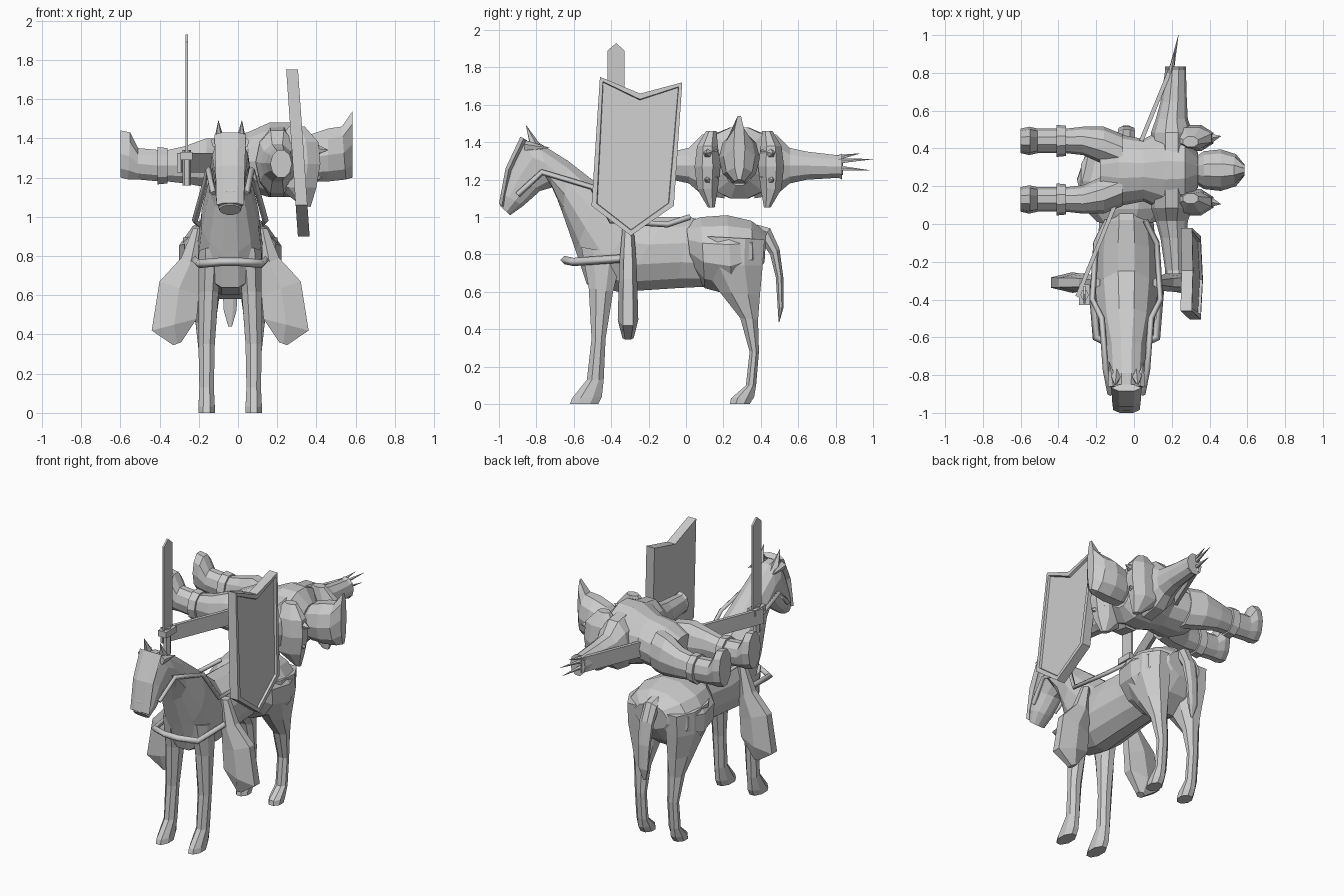
import bpy, bmesh, math
from mathutils import Vector

cube = bpy.data.objects.get("Cube")
if cube:
    bpy.data.objects.remove(cube, do_unlink=True)

grey = bpy.data.materials.new("plain_grey")
grey.use_nodes = True
colour = (0.6, 0.6, 0.6, 1)
grey.diffuse_color = colour
grey.node_tree.nodes["Principled BSDF"].inputs["Base Color"].default_value = colour

HORSE_X = -0.04   # horse centre line
RIDER_Y = 0.285   # rider centre line


def finish(name, bm):
    bmesh.ops.recalc_face_normals(bm, faces=bm.faces)
    mesh = bpy.data.meshes.new(name)
    bm.to_mesh(mesh)
    bm.free()
    mesh.materials.append(grey)
    obj = bpy.data.objects.new(name, mesh)
    bpy.context.collection.objects.link(obj)
    return obj


def loft(name, sections, frame, sides=10):
    """Skin oval sections: two outline points (u, v), half width, centre offset."""
    bm = bmesh.new()
    rings = []
    for section in sections:
        u1, v1, u2, v2, half = section[:5]
        offset = section[5] if len(section) > 5 else 0
        ring = []
        for i in range(sides):
            a = math.tau * (i + 0.5) / sides
            c = math.cos(a) / math.cos(math.pi / sides)
            t = (1 + c) / 2
            ring.append(bm.verts.new(frame(u2 + (u1 - u2) * t, v2 + (v1 - v2) * t,
                                           offset + half * math.sin(a))))
        rings.append(ring)
    for a, b in zip(rings, rings[1:]):
        for i in range(sides):
            j = (i + 1) % sides
            bm.faces.new((a[i], a[j], b[j], b[i]))
    bm.faces.new(rings[0])
    bm.faces.new(rings[-1])
    return finish(name, bm)


def plate(name, outline, thickness, place, rim=0):
    """Extruded outline, optionally with a recessed panel."""
    bm = bmesh.new()
    back, front = [[bm.verts.new(place(u, v, d)) for u, v in outline] for d in (0, thickness)]
    bm.faces.new(back)
    face = bm.faces.new(front)
    for i in range(len(outline)):
        j = (i + 1) % len(outline)
        bm.faces.new((back[i], back[j], front[j], front[i]))
    bmesh.ops.recalc_face_normals(bm, faces=bm.faces)
    if rim:
        bmesh.ops.inset_region(bm, faces=[face], thickness=rim, depth=0)
        bmesh.ops.inset_region(bm, faces=[face], thickness=0.004, depth=-0.015)
    return finish(name, bm)


def spike(name, base, tip, radius, sides=5):
    base, tip = Vector(base), Vector(tip)
    bm = bmesh.new()
    bmesh.ops.create_cone(bm, cap_ends=True, segments=sides, radius1=radius,
                          radius2=0.001, depth=(tip - base).length)
    turn = (tip - base).to_track_quat('Z', 'Y').to_matrix()
    for v in bm.verts:
        v.co = turn @ v.co + (base + tip) / 2
    return finish(name, bm)


def strap(name, points, radius):
    curve = bpy.data.curves.new(name, 'CURVE')
    curve.dimensions = '3D'
    curve.bevel_depth = radius
    curve.bevel_resolution = 0
    curve.use_fill_caps = True
    line = curve.splines.new('POLY')
    line.points.add(len(points) - 1)
    for p, co in zip(line.points, points):
        p.co = (*co, 1)
    curve.materials.append(grey)
    obj = bpy.data.objects.new(name, curve)
    bpy.context.collection.objects.link(obj)


def horse(s=1):
    return lambda u, v, w: (HORSE_X + s * w, u, v)


def rider(s=1):
    return lambda u, v, w: (u, RIDER_Y + s * w, v)


# Horse head, neck and barrel
loft("horse_body", [
    (-.995, 1.06, -.94, 1.01, .055), (-.99, 1.13, -.87, 1.06, .075),
    (-.95, 1.26, -.78, 1.14, .08), (-.88, 1.41, -.71, 1.16, .095),
    (-.79, 1.40, -.69, 1.10, .1), (-.63, 1.30, -.66, 1.02, .11),
    (-.45, 1.16, -.59, .82, .15), (-.25, 1.0, -.53, .64, .17),
    (-.1, 1.0, -.36, .6, .17), (.02, 1.0, -.05, .62, .15),
    (.2, .95, .15, .63, .14)], horse(), 12)
loft("rump", [
    (.0, .97, .03, .72, .16), (.08, 1.0, .1, .62, .24), (.22, 1.01, .25, .58, .27),
    (.35, .98, .36, .66, .23), (.43, .92, .42, .76, .12)], horse(), 12)
loft("tail", [
    (.38, .96, .38, .88, .05), (.45, .94, .40, .87, .05), (.50, .83, .45, .8, .05),
    (.52, .68, .48, .68, .045), (.522, .52, .49, .52, .035), (.5, .44, .495, .44, .01)], horse(), 8)
loft("face_guard", [
    (-1.0, 1.07, -.97, 1.05, .07), (-.965, 1.26, -.93, 1.25, .075),
    (-.885, 1.43, -.85, 1.41, .08)], horse(), 6)

# Paired horse parts
for s, side in ((1, "left"), (-1, "right")):
    loft(side + "_front_leg", [
        (-.56, .84, -.34, .8, .065, .1), (-.52, .62, -.39, .6, .055, .11),
        (-.505, .35, -.43, .35, .045, .12), (-.53, .13, -.44, .13, .04, .12),
        (-.61, .03, -.45, .04, .045, .12), (-.62, .0, -.47, .0, .045, .12)], horse(s), 8)
    loft(side + "_hind_leg", [
        (.06, .9, .42, .88, .11, .14), (.08, .74, .41, .74, .11, .14),
        (.18, .6, .395, .58, .08, .13), (.29, .46, .385, .45, .055, .125),
        (.34, .28, .39, .28, .04, .12), (.32, .1, .375, .1, .04, .12),
        (.24, .03, .365, .04, .045, .12), (.235, .0, .34, .0, .045, .12)], horse(s), 8)
    spike(side + "_ear", (HORSE_X + s * .055, -.8, 1.36),
          (HORSE_X + s * .06, -.855, 1.49), .035)
    spike(side + "_ear_guard", (HORSE_X + s * .07, -.86, 1.38),
          (HORSE_X + s * .09, -.73, 1.37), .03)
    loft(side + "_saddle_flap", [
        (.14, .94, .19, .94, .03), (.15, .75, .25, .79, .045), (.16, .6, .36, .67, .05),
        (.17, .48, .40, .42, .055), (.25, .36, .29, .345, .03)],
        lambda u, v, w, s=s: (HORSE_X + s * u, -.31 + w, v), 6)
    strap(side + "_rein", [(HORSE_X + s * x, y, z) for x, y, z in (
        (.085, -.9, 1.12), (.11, -.77, 1.24), (.13, -.5, 1.16),
        (.18, -.4, .98), (.16, -.1, .96), (.1, .02, 1.0))], .016)

strap("chest_band", [(HORSE_X + x, y, z) for x, y, z in (
    (-.18, -.32, .78), (-.16, -.6, .76), (-.05, -.65, .77),
    (.05, -.65, .77), (.16, -.6, .76), (.18, -.32, .78))], .022)

# Rider lying on the back, head toward +x
loft("rider_torso", [
    (-.18, 1.36, -.18, 1.18, .13), (-.08, 1.41, -.08, 1.13, .19),
    (.05, 1.43, .05, 1.13, .165), (.16, 1.48, .16, 1.1, .22),
    (.27, 1.48, .27, 1.1, .2), (.34, 1.4, .34, 1.17, .09)], rider(), 14)
loft("rider_head", [
    (.31, 1.36, .31, 1.2, .06), (.37, 1.42, .37, 1.18, .1), (.46, 1.45, .46, 1.18, .11),
    (.53, 1.46, .55, 1.19, .085), (.585, 1.54, .585, 1.2, .03)], rider(), 10)
for s, side in ((1, "rear"), (-1, "front")):
    loft(side + "_rider_leg", [
        (-.06, 1.4, -.06, 1.14, .1, .09), (-.16, 1.4, -.16, 1.15, .1, .13),
        (-.27, 1.36, -.27, 1.17, .075, .155), (-.36, 1.34, -.36, 1.18, .065, .155)], rider(s), 10)
    loft(side + "_boot_cuff", [
        (-.36, 1.35, -.36, 1.17, .08, .155), (-.41, 1.355, -.41, 1.165, .085, .155)], rider(s), 10)
    loft(side + "_boot", [
        (-.4, 1.34, -.4, 1.18, .065, .155), (-.51, 1.35, -.51, 1.19, .065, .155),
        (-.55, 1.43, -.56, 1.19, .075, .155), (-.6, 1.44, -.6, 1.2, .065, .155)], rider(s), 10)
    loft(side + "_arm", [
        (.08, 1.46, .08, 1.1, .11, .2), (.2, 1.44, .2, 1.12, .11, .2),
        (.27, 1.37, .27, 1.18, .085, .2), (.36, 1.35, .36, 1.2, .07, .21),
        (.53, 1.33, .53, 1.21, .055, .22), (.55, 1.34, .55, 1.2, .055, .22)],
        lambda u, v, w, s=s: (w, RIDER_Y + s * u, v), 10)
    loft(side + "_shoulder_guard", [
        (.34, 1.46, .26, 1.46, .03, .15), (.41, 1.38, .2, 1.38, .06, .17),
        (.42, 1.27, .2, 1.27, .075, .17), (.4, 1.15, .2, 1.15, .06, .17),
        (.37, 1.05, .32, 1.06, .02, .15)], rider(s), 8)
    for z, tip in ((1.34, .46), (1.2, .43)):
        spike(side + "_shoulder_spike", (.36, RIDER_Y + s * .16, z),
              (tip, RIDER_Y + s * .18, z), .05)

# Shield, leaning slightly outward at the foot
plate("shield", [(-.46, 1.75), (-.245, 1.66), (-.02, 1.72), (-.065, 1.06),
                 (-.295, .9), (-.505, 1.06)], .06,
      lambda u, v, d: (.245 + (1.76 - v) * .07 + d, u, v), .03)

# Sword held upright
plate("sword_blade", [(-.42, 1.3), (-.42, 1.89), (-.373, 1.93), (-.328, 1.89), (-.328, 1.3)],
      .012, lambda u, v, d: (-.268 + d, u, v))
loft("sword_grip", [(-.4, 1.34, -.35, 1.34, .022), (-.4, 1.16, -.35, 1.16, .022)],
     lambda u, v, w: (-.262 + w, u, v), 6)
plate("sword_guard", [(-.43, 1.29), (-.43, 1.33), (-.32, 1.33), (-.32, 1.29)],
      .06, lambda u, v, d: (-.292 + d, u, v))

# Long case slung under the rider, with shafts out of its end
start, end = Vector((-.31, -.38, 0)), Vector((.19, .84, 0))
across = Vector((.02, -.009, 0))
plate("long_case", [(0, 1.225), (0, 1.325), (1, 1.325), (1, 1.225)], 1,
      lambda u, v, d: start.lerp(end, u) + across * d + Vector((0, 0, v)))
for x, y, z in ((.235, 1.0, 1.31), (.22, .93, 1.34), (.23, .98, 1.25)):
    spike("shaft", (.195, .8, 1.28 + (z - 1.28) * .6), (x, y, z), .016)
